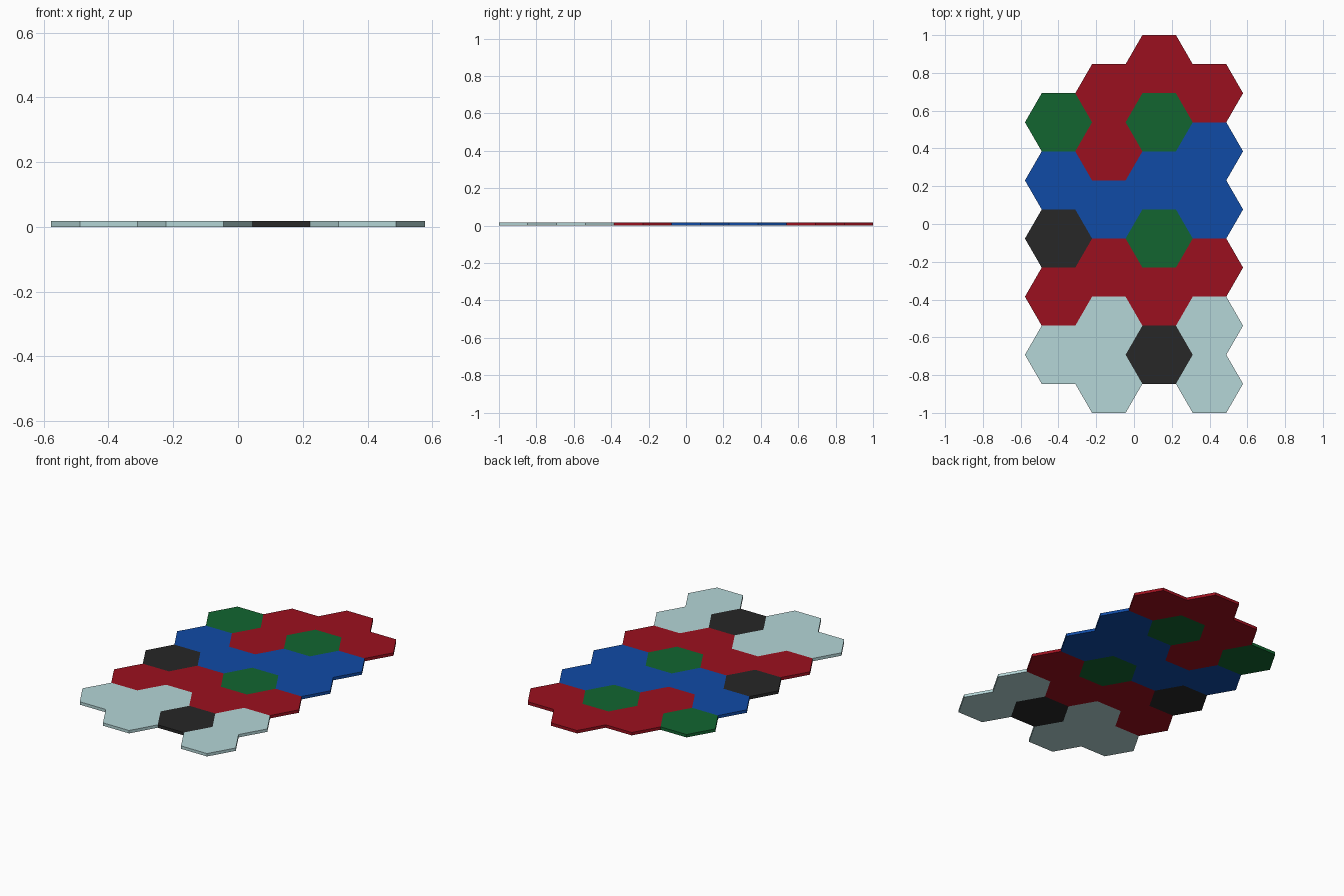
import bpy, bmesh, math

if "Cube" in bpy.data.objects:
    bpy.data.objects.remove(bpy.data.objects["Cube"])

R = 2 / (6.5 * math.sqrt(3))      # hexagon corner radius
H = R * math.sqrt(3)              # hexagon height across flats
T = 0.018                         # tile thickness

COLOURS = {
    "red": (0.33, 0.005, 0.013, 1),
    "green": (0.006, 0.13, 0.03, 1),
    "blue": (0.005, 0.07, 0.38, 1),
    "black": (0.02, 0.02, 0.02, 1),
    "pale": (0.46, 0.67, 0.68, 1),
}
mats = {}
for name, col in COLOURS.items():
    mats[name] = bpy.data.materials.new(name + "_tile")
    mats[name].diffuse_color = col

# Columns left to right: (centre of top tile, colours from back to front)
COLUMNS = [
    (1.75, "green blue black red pale"),
    (2.25, "red red blue red pale pale"),
    (2.75, "red green blue green red black"),
    (2.25, "red blue blue red pale pale"),
]


def hex_tile(name, x, y, mat):
    bm = bmesh.new()
    ring = [(x + R * math.cos(i * math.pi / 3), y + R * math.sin(i * math.pi / 3))
            for i in range(6)]
    low = [bm.verts.new((px, py, 0)) for px, py in ring]
    top = [bm.verts.new((px, py, T)) for px, py in ring]
    bm.faces.new(top)
    bm.faces.new(low[::-1])
    for i in range(6):
        j = (i + 1) % 6
        bm.faces.new((low[i], low[j], top[j], top[i]))
    me = bpy.data.meshes.new(name)
    bm.to_mesh(me)
    bm.free()
    me.materials.append(mat)
    bpy.context.collection.objects.link(bpy.data.objects.new(name, me))


# Honeycomb of tiles
for c, (start, row) in enumerate(COLUMNS):
    for r, colour in enumerate(row.split()):
        hex_tile(f"{colour}_tile_{c}_{r}", (c - 1.5) * 1.5 * R,
                 (start - r) * H, mats[colour])

for m in bpy.data.materials:
    if m.users and not m.is_grease_pencil:
        m.use_nodes = True
        m.node_tree.nodes["Principled BSDF"].inputs["Base Color"].default_value = m.diffuse_color
